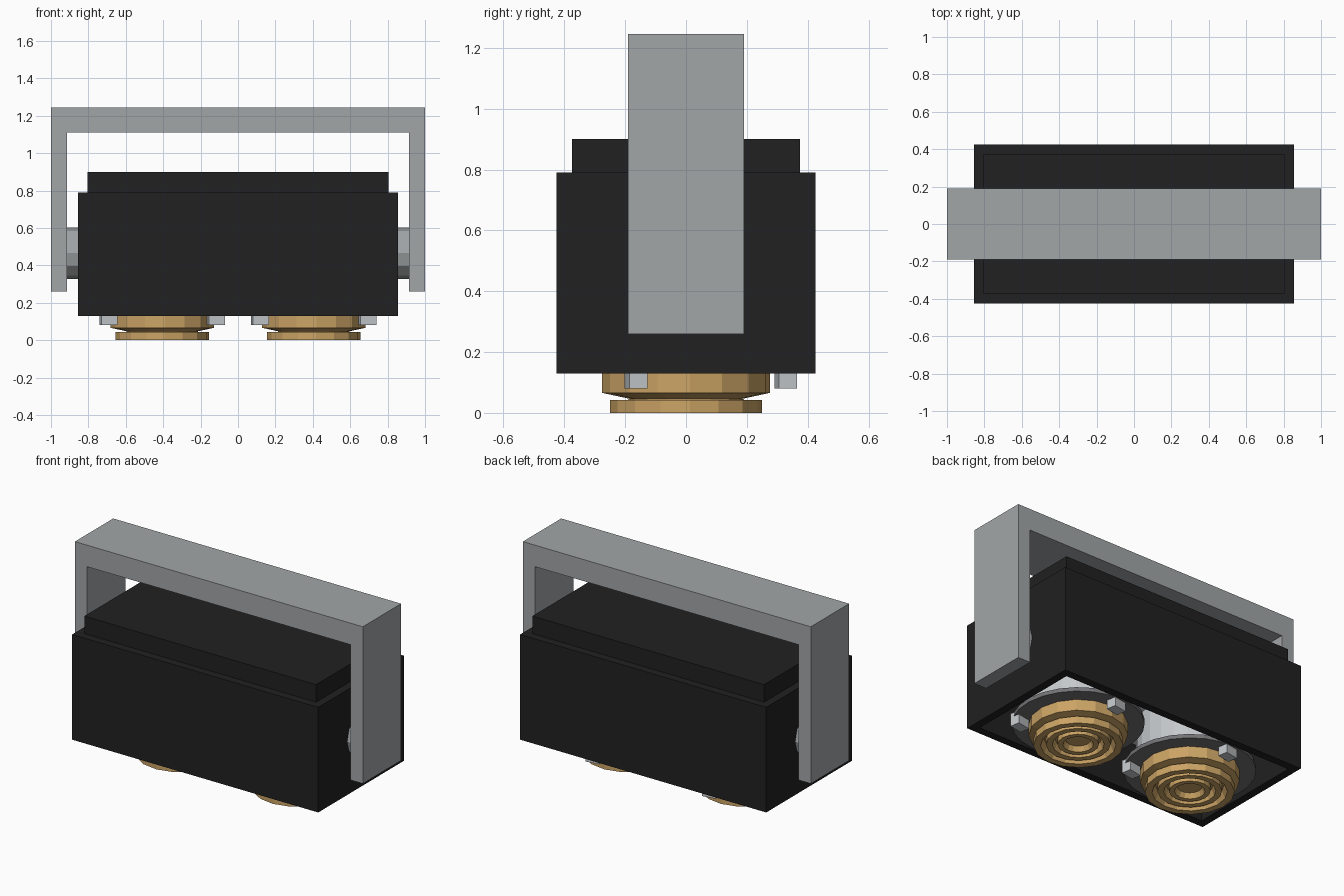
import bpy, bmesh, math
from mathutils import Matrix

if "Cube" in bpy.data.objects:
    bpy.data.objects.remove(bpy.data.objects["Cube"])


def material(name, color):
    m = bpy.data.materials.new(name)
    m.diffuse_color = (*color, 1)
    m.use_nodes = True
    m.node_tree.nodes["Principled BSDF"].inputs["Base Color"].default_value = m.diffuse_color
    return m


BLACK = material("black_paint", (0.015, 0.015, 0.016))
GOLD = material("brass", (0.60, 0.37, 0.13))
STEEL = material("light_steel", (0.55, 0.58, 0.60))
DARK = material("dark_grey", (0.17, 0.17, 0.18))
GREY = material("bracket_grey", (0.36, 0.38, 0.39))


def finish(name, bm, mat):
    bmesh.ops.recalc_face_normals(bm, faces=bm.faces)
    me = bpy.data.meshes.new(name)
    bm.to_mesh(me)
    bm.free()
    ob = bpy.data.objects.new(name, me)
    bpy.context.collection.objects.link(ob)
    me.materials.append(mat)
    return ob


def box(name, size, center, mat, turn=0):
    bm = bmesh.new()
    mtx = Matrix.Translation(center) @ Matrix.Rotation(turn, 4, 'Z') @ Matrix.Diagonal((*size, 1))
    bmesh.ops.create_cube(bm, size=1, matrix=mtx)
    return finish(name, bm, mat)


def extrude_xz(name, pts, y0, y1, mat):
    bm = bmesh.new()
    face = bm.faces.new([bm.verts.new((x, y0, z)) for x, z in pts])
    new = bmesh.ops.extrude_face_region(bm, geom=[face])["geom"]
    bmesh.ops.translate(bm, vec=(0, y1 - y0, 0),
                        verts=[v for v in new if isinstance(v, bmesh.types.BMVert)])
    return finish(name, bm, mat)


def lathe(name, profile, x, mat, sides=16, turn=0.05):
    # closed when the profile is a loop of (radius, z) points
    bm = bmesh.new()
    rings = []
    for i in range(sides):
        a = turn + math.tau * i / sides
        rings.append([bm.verts.new((x + r * math.cos(a), r * math.sin(a), z)) for r, z in profile])
    for i in range(sides):
        a, b = rings[i], rings[(i + 1) % sides]
        for j in range(len(profile) - 1):
            bm.faces.new((a[j], b[j], b[j + 1], a[j + 1]))
    bmesh.ops.remove_doubles(bm, verts=bm.verts, dist=1e-5)
    return finish(name, bm, mat)


# Housing: stepped box, hollow from below
def rect_ring(bm, hx, hy, z):
    return [bm.verts.new((sx * hx, sy * hy, z)) for sx, sy in ((-1, -1), (1, -1), (1, 1), (-1, 1))]


bm = bmesh.new()
levels = [(0.805, 0.375, 0.90), (0.805, 0.375, 0.79), (0.855, 0.425, 0.79),
          (0.855, 0.425, 0.13), (0.805, 0.375, 0.13), (0.805, 0.375, 0.46)]
loops = [rect_ring(bm, *lv) for lv in levels]
bm.faces.new(loops[0])
bm.faces.new(loops[-1])
for a, b in zip(loops, loops[1:]):
    for i in range(4):
        bm.faces.new((a[i], a[(i + 1) % 4], b[(i + 1) % 4], b[i]))
finish("housing", bm, BLACK)

# Light plate at the top of the recess
box("inner_plate", (1.60, 0.74, 0.02), (0, 0, 0.445), STEEL)

# U-shaped carrying bracket
extrude_xz("bracket", [(-1, 0.26), (-0.915, 0.26), (-0.915, 1.11), (0.915, 1.11),
                       (0.915, 0.26), (1, 0.26), (1, 1.245), (-1, 1.245)], -0.19, 0.19, GREY)

for side, label in ((-1, "left"), (1, "right")):
    # Pivot between bracket and housing
    bm = bmesh.new()
    bmesh.ops.create_cone(bm, cap_ends=True, segments=12, radius1=0.138, radius2=0.138, depth=0.08,
                          matrix=Matrix.Translation((side * 0.885, 0, 0.465)) @ Matrix.Rotation(math.pi / 2, 4, 'Y'))
    finish(label + "_pivot", bm, GREY)

    # Lamp: light body, dark flange, brass stepped nozzle with ring grooves
    x = side * 0.405
    lathe(label + "_lamp_body", [(0.30, 0.14), (0.30, 0.44)], x, STEEL, 24)
    lathe(label + "_lamp_flange", [(0.25, 0.135), (0.37, 0.135), (0.37, 0.16), (0.25, 0.16), (0.25, 0.135)],
          x, DARK, 24)
    lathe(label + "_lamp_nozzle",
          [(0, 0.15), (0.277, 0.15), (0.277, 0.066), (0.17, 0.043), (0.25, 0.043), (0.25, 0.003),
           (0.21, 0.003), (0.19, 0.045), (0.18, 0.045), (0.18, 0.005), (0.145, 0.005),
           (0.13, 0.045), (0.115, 0.045), (0.115, 0.005), (0.085, 0.005), (0.07, 0.035), (0, 0.035)],
          x, GOLD)
    # Three clamp lugs around each lamp
    for k in range(3):
        a = math.radians(90 + 120 * k)
        box(f"{label}_lug_{k + 1}", (0.088, 0.061, 0.08),
            (x + 0.332 * math.cos(a), 0.328 * math.sin(a), 0.12), STEEL, math.radians(10))

# Rest the nozzles exactly on the ground
for ob in bpy.data.objects:
    if ob.name.endswith("nozzle"):
        for v in ob.data.vertices:
            if v.co.z < 0.004:
                v.co.z = 0
